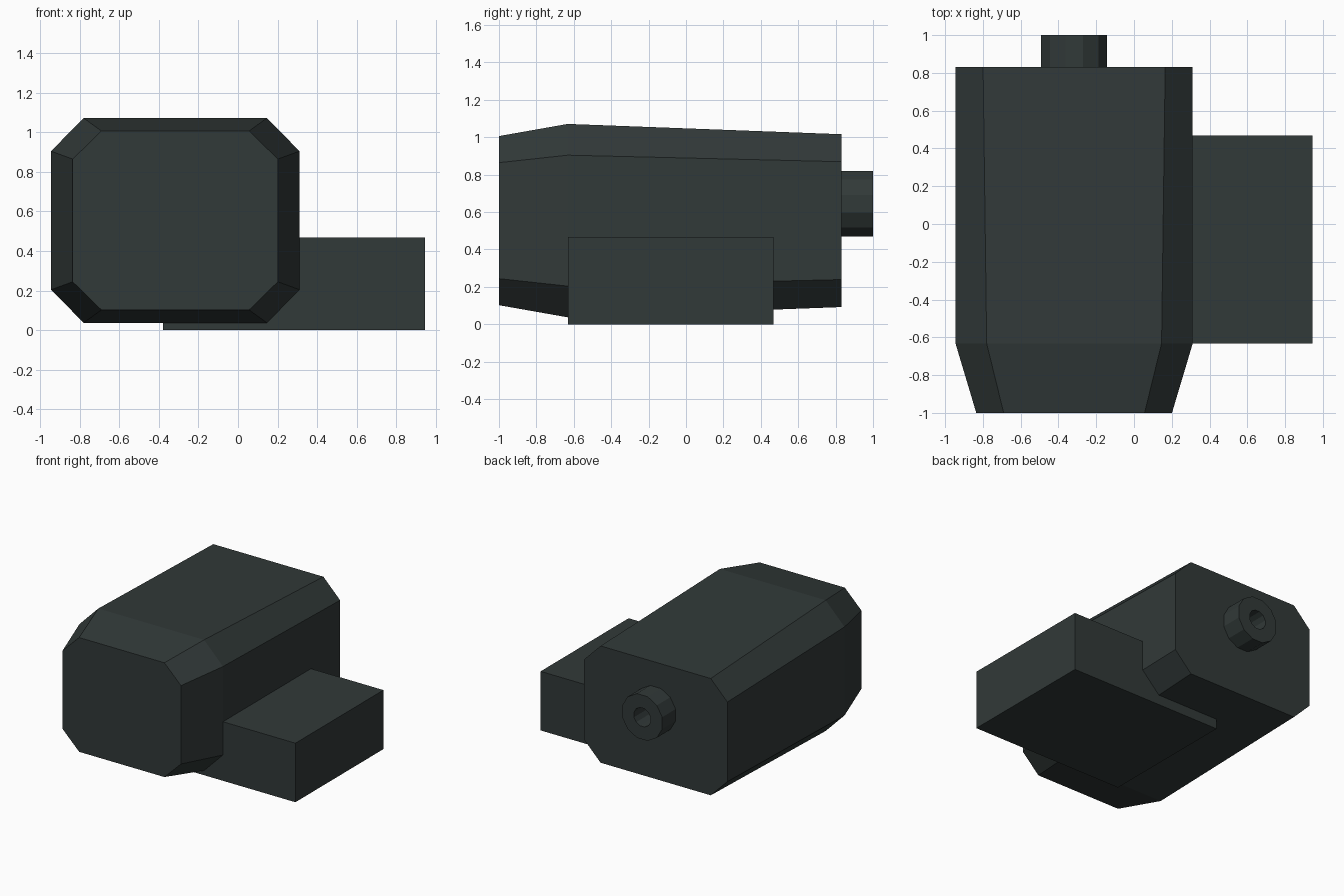
import bpy, bmesh, math

if "Cube" in bpy.data.objects:
    bpy.data.objects.remove(bpy.data.objects["Cube"])

mat = bpy.data.materials.new("dark slate grey")
mat.diffuse_color = (0.031, 0.041, 0.040, 1)
mat.use_nodes = True
mat.node_tree.nodes["Principled BSDF"].inputs["Base Color"].default_value = mat.diffuse_color

CX = -0.317  # centre line of the body


def loft(name, rings, closed=False):
    """Join equal-length rings of points; cap the ends, or wrap round if closed."""
    bm = bmesh.new()
    vs = [[bm.verts.new(p) for p in r] for r in rings]
    n = len(vs[0])
    pairs = list(zip(vs, vs[1:])) + ([(vs[-1], vs[0])] if closed else [])
    for a, b in pairs:
        for i in range(n):
            j = (i + 1) % n
            bm.faces.new((a[i], a[j], b[j], b[i]))
    if not closed:
        bm.faces.new(vs[0])
        bm.faces.new(vs[-1])
    bmesh.ops.recalc_face_normals(bm, faces=bm.faces)
    me = bpy.data.meshes.new(name)
    bm.to_mesh(me)
    bm.free()
    me.materials.append(mat)
    ob = bpy.data.objects.new(name, me)
    bpy.context.collection.objects.link(ob)
    return ob


def octagon(y, w, h, fw, fh, cz=0.554):
    """Chamfered rectangle: half sizes w, h and half flats fw, fh."""
    pts = [(w, -fh), (w, fh), (fw, h), (-fw, h), (-w, fh), (-w, -fh), (-fw, -h), (fw, -h)]
    return [(CX + x, y, cz + z) for x, z in pts]


def circle(y, r, n=12, cz=0.645):
    return [(CX + r * math.cos((i + 0.5) * math.tau / n), y,
             cz + r * math.sin((i + 0.5) * math.tau / n)) for i in range(n)]


# Chamfered main body, tapering at the front and slightly at the back
loft("body", [octagon(-1.0, 0.518, 0.452, 0.373, 0.31),
              octagon(-0.632, 0.628, 0.517, 0.463, 0.35),
              octagon(0.832, 0.628, 0.462, 0.482, 0.315)])

# Side mounting block
x0, x1, z1 = -0.38, 0.945, 0.467
loft("side_block", [[(x0, y, 0), (x1, y, 0), (x1, y, z1), (x0, y, z1)] for y in (-0.632, 0.468)])

# Hollow rear socket
loft("rear_socket", [circle(0.825, 0.181), circle(1.0, 0.181),
                     circle(1.0, 0.075), circle(0.825, 0.075)], closed=True)
